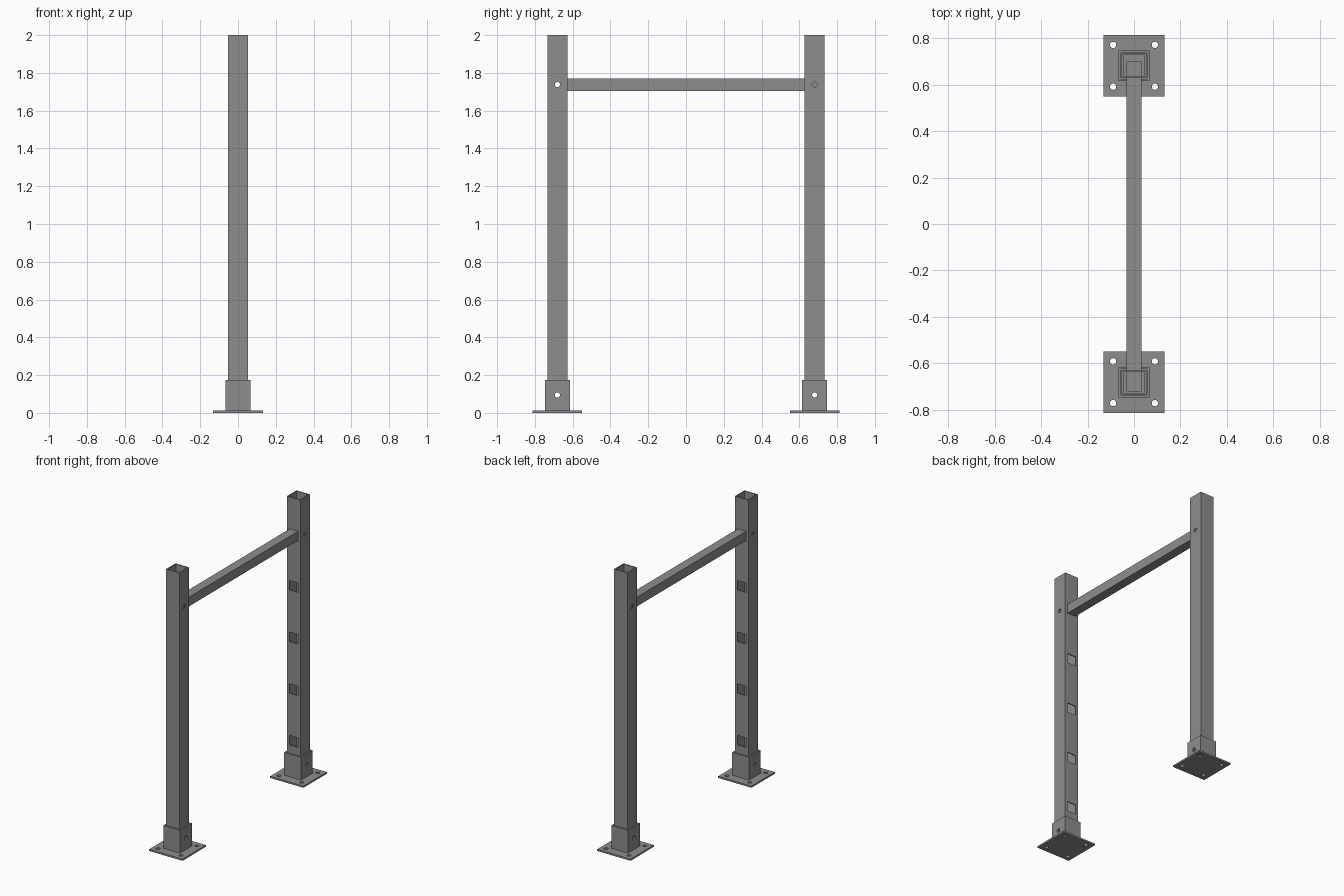
import bpy, bmesh, math
from mathutils import Matrix, Vector

cube = bpy.data.objects.get("Cube")
if cube:
    bpy.data.objects.remove(cube, do_unlink=True)

# Single painted steel colour
steel = bpy.data.materials.new("grey steel")
steel.use_nodes = True
GREY = (0.27, 0.27, 0.27, 1)
steel.diffuse_color = GREY
steel.node_tree.nodes["Principled BSDF"].inputs["Base Color"].default_value = GREY

POST_Y = 0.681        # post centre distance from the middle
PLATE_T = 0.012       # base plate thickness
POST_W, SLEEVE_W, PLATE_W, RAIL_W = 0.106, 0.132, 0.263, 0.066
RAIL_Z, SLOT_STEP = 1.738, 0.368
BOLT_Z, HOLE_R = 0.095, 0.0135


def finish(bm, name):
    bmesh.ops.recalc_face_normals(bm, faces=bm.faces)
    mesh = bpy.data.meshes.new(name)
    bm.to_mesh(mesh)
    bm.free()
    mesh.materials.append(steel)
    obj = bpy.data.objects.new(name, mesh)
    bpy.context.collection.objects.link(obj)
    return obj


def tube(name, width, wall, z0, z1):
    """Open-ended square tube along z."""
    bm = bmesh.new()
    rings = []
    for half, z in ((width / 2, z0), (width / 2, z1),
                    (width / 2 - wall, z1), (width / 2 - wall, z0)):
        rings.append([bm.verts.new((sx * half, sy * half, z))
                      for sx, sy in ((-1, -1), (1, -1), (1, 1), (-1, 1))])
    for k in range(4):
        a, b = rings[k], rings[(k + 1) % 4]
        for i in range(4):
            j = (i + 1) % 4
            bm.faces.new((a[i], a[j], b[j], b[i]))
    return finish(bm, name)


def add_box(bm, centre, size):
    bmesh.ops.create_cube(bm, size=1, matrix=Matrix.Translation(centre)
                          @ Matrix.Diagonal((*size, 1)))


def add_pin(bm, centre, axis, length):
    turn = Vector((0, 0, 1)).rotation_difference(Vector(axis)).to_matrix().to_4x4()
    bmesh.ops.create_cone(bm, cap_ends=True, segments=24, radius1=HOLE_R,
                          radius2=HOLE_R, depth=length,
                          matrix=Matrix.Translation(centre) @ turn)


def cut(obj, bm):
    """Subtract the shapes in bm from obj, then discard the cutter."""
    cutter = finish(bm, "cutter")
    cutter.hide_render = True
    mod = obj.modifiers.new("holes", 'BOOLEAN')
    mod.operation, mod.solver, mod.object = 'DIFFERENCE', 'EXACT', cutter
    bpy.context.view_layer.update()
    graph = bpy.context.evaluated_depsgraph_get()
    mesh = bpy.data.meshes.new_from_object(obj.evaluated_get(graph))
    obj.modifiers.clear()
    obj.data = mesh
    bpy.data.objects.remove(cutter, do_unlink=True)


# Upright: hollow, with rail slots on its inner face and bolt holes across x
post = tube("front_post", POST_W, 0.007, PLATE_T, 2.0)
bm = bmesh.new()
for i in range(5):
    add_box(bm, (0, POST_W / 2, RAIL_Z - i * SLOT_STEP), (0.068, 0.04, 0.068))
for z in (RAIL_Z, BOLT_Z):
    add_pin(bm, (0, 0, z), (1, 0, 0), 0.3)
cut(post, bm)

# Socket around the foot of the upright
sleeve = tube("front_sleeve", SLEEVE_W, 0.010, PLATE_T, 0.175)
bm = bmesh.new()
add_pin(bm, (0, 0, BOLT_Z), (1, 0, 0), 0.3)
cut(sleeve, bm)

# Base plate with four anchor holes
bm = bmesh.new()
add_box(bm, (0, 0, PLATE_T / 2), (PLATE_W, PLATE_W, PLATE_T))
plate = finish(bm, "front_base_plate")
bm = bmesh.new()
for x in (-0.09, 0.09):
    for y in (-0.09, 0.09):
        add_pin(bm, (x, y, 0), (0, 0, 1), 0.1)
cut(plate, bm)

# Turn a copy of each front part around for the back
for part in (post, sleeve, plate):
    part.location.y = -POST_Y
    back = part.copy()
    back.name = part.name.replace("front", "back")
    back.location.y = POST_Y
    back.rotation_euler.z = math.pi
    bpy.context.collection.objects.link(back)

# Cross rail seated in the top slots, pinned at the front end
Y0, Y1 = -0.72, 0.70
rail = tube("cross_rail", RAIL_W, 0.006, Y0, Y1)
rail.data.transform(Matrix.Translation((0, 0, RAIL_Z)) @ Matrix.Rotation(-math.pi / 2, 4, 'X'))
bm = bmesh.new()
add_pin(bm, (0, -POST_Y, RAIL_Z), (1, 0, 0), 0.3)
cut(rail, bm)
